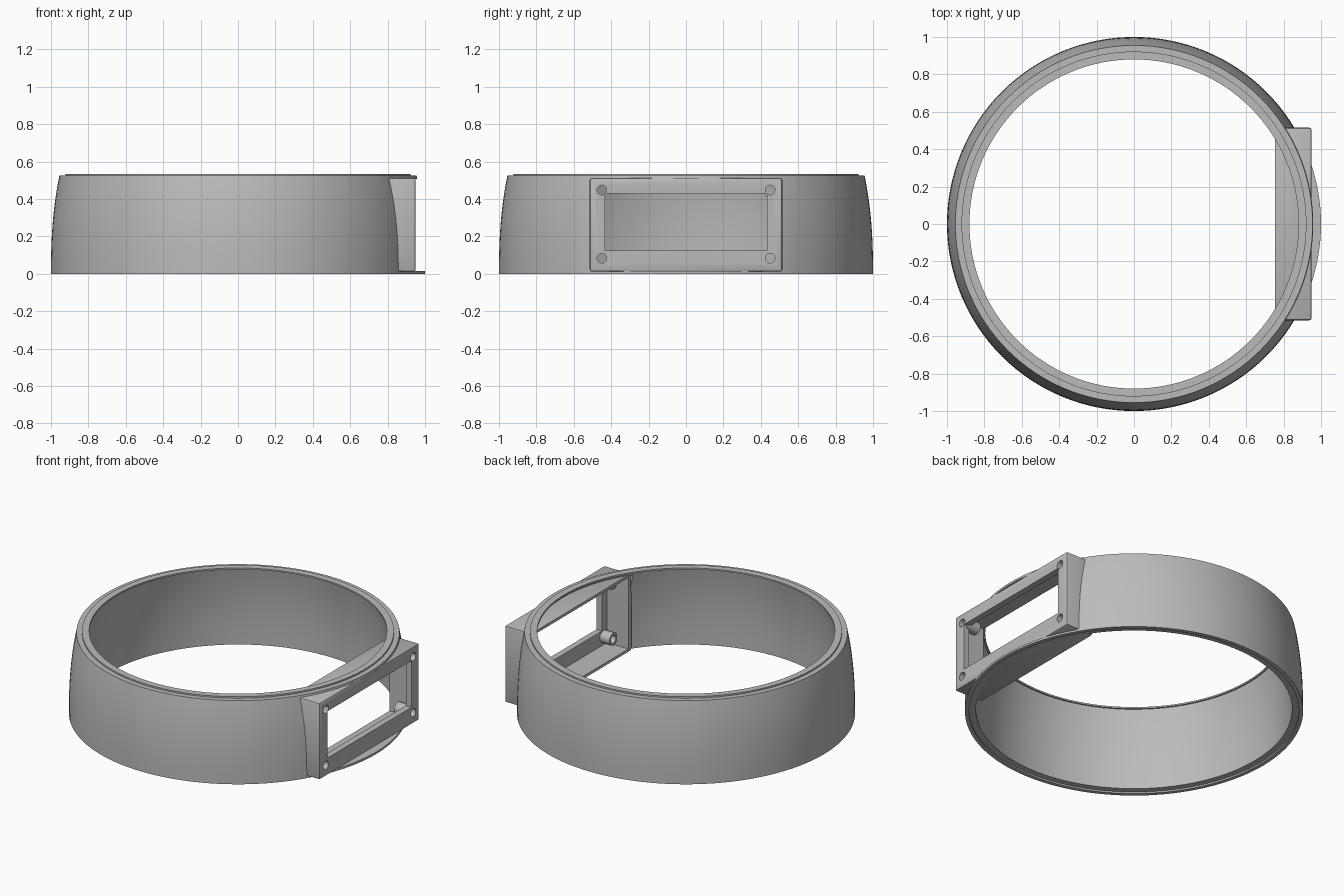
import bpy
import bmesh
import math
from mathutils import Matrix

if "Cube" in bpy.data.objects:
    bpy.data.objects.remove(bpy.data.objects["Cube"])

grey = bpy.data.materials.new("plain grey")
grey.use_nodes = True
colour = (0.5, 0.5, 0.5, 1)
grey.diffuse_color = colour
grey.node_tree.nodes["Principled BSDF"].inputs["Base Color"].default_value = colour


def finish(name, bm):
    bmesh.ops.recalc_face_normals(bm, faces=bm.faces)
    mesh = bpy.data.meshes.new(name)
    bm.to_mesh(mesh)
    bm.free()
    mesh.materials.append(grey)
    obj = bpy.data.objects.new(name, mesh)
    bpy.context.collection.objects.link(obj)
    return obj


def block(name, x0, x1, half_y, z0, z1, chamfer=0):
    bm = bmesh.new()
    bmesh.ops.create_cube(bm, size=1)
    for v in bm.verts:
        v.co.x = x0 if v.co.x < 0 else x1
        v.co.y *= 2 * half_y
        v.co.z = z0 if v.co.z < 0 else z1
    if chamfer:
        # soften only the outward face and the corners that run back from it
        edges = [e for e in bm.edges if any(v.co.x > x1 - 0.001 for v in e.verts)]
        bmesh.ops.bevel(bm, geom=edges, offset=chamfer, segments=2,
                        profile=0.5, affect='EDGES')
    return finish(name, bm)


def rod(name, x0, x1, y, z, radius):
    bm = bmesh.new()
    turn = Matrix.Translation(((x0 + x1) / 2, y, z)) @ Matrix.Rotation(math.pi / 2, 4, 'Y')
    bmesh.ops.create_cone(bm, cap_ends=True, segments=24, radius1=radius,
                          radius2=radius, depth=x1 - x0, matrix=turn)
    return finish(name, bm)


def combine(target, tool, operation):
    mod = target.modifiers.new(operation.lower(), 'BOOLEAN')
    mod.operation = operation
    mod.solver = 'EXACT'
    mod.object = tool
    bpy.context.view_layer.objects.active = target
    bpy.ops.object.modifier_apply(modifier=mod.name)
    bpy.data.objects.remove(tool)


def smooth(obj):
    bpy.ops.object.select_all(action='DESELECT')
    obj.select_set(True)
    bpy.context.view_layer.objects.active = obj
    bpy.ops.object.shade_smooth_by_angle(angle=math.radians(25))


# Ring: the curved wall is straight low down and leans in towards the top
def lean(z):
    return 0.045 * (z / 0.525) ** 2.4


heights = [0.525 * i / 10 for i in range(11)]
outside = [(1 - lean(z), z) for z in heights]
lip = [(0.922, 0.525), (0.922, 0.535), (0.88, 0.535)]
inside = [(0.935 - lean(z), z) for z in reversed(heights[1:])]
foot = [(0.935, 0.01), (0.975, 0.01), (0.975, 0)]
profile = outside + lip + [(0.88, 0.525)] + inside + foot

bm = bmesh.new()
steps = 128
rings = []
for i in range(steps):
    a = math.tau * i / steps
    rings.append([bm.verts.new((r * math.cos(a), r * math.sin(a), z)) for r, z in profile])
for i in range(steps):
    a, b = rings[i], rings[(i + 1) % steps]
    for j in range(len(profile)):
        k = (j + 1) % len(profile)
        bm.faces.new((a[j], b[j], b[k], a[k]))
ring = finish("ring", bm)
combine(ring, block("window_cutter", 0.7, 1.2, 0.505, 0.014, 0.508), 'DIFFERENCE')

# Housing: a shallow tray let into the ring, open towards the middle
housing = block("housing", 0.755, 0.95, 0.515, 0.012, 0.512, chamfer=0.012)
combine(housing, block("cavity", 0.6, 0.91, 0.485, 0.03, 0.494), 'DIFFERENCE')
combine(housing, block("opening", 0.8, 1.1, 0.432, 0.125, 0.43), 'DIFFERENCE')

# Screw posts behind the frame corners, with holes through the front
corners = [(y, z) for y in (-0.45, 0.45) for z in (0.084, 0.448)]
for y, z in corners:
    combine(housing, rod("post", 0.84, 0.93, y, z, 0.04), 'UNION')
for y, z in corners:
    combine(housing, rod("screw_hole", 0.8, 1.0, y, z, 0.026), 'DIFFERENCE')

# Join the housing to the ring
for part in (ring, housing):
    smooth(part)
